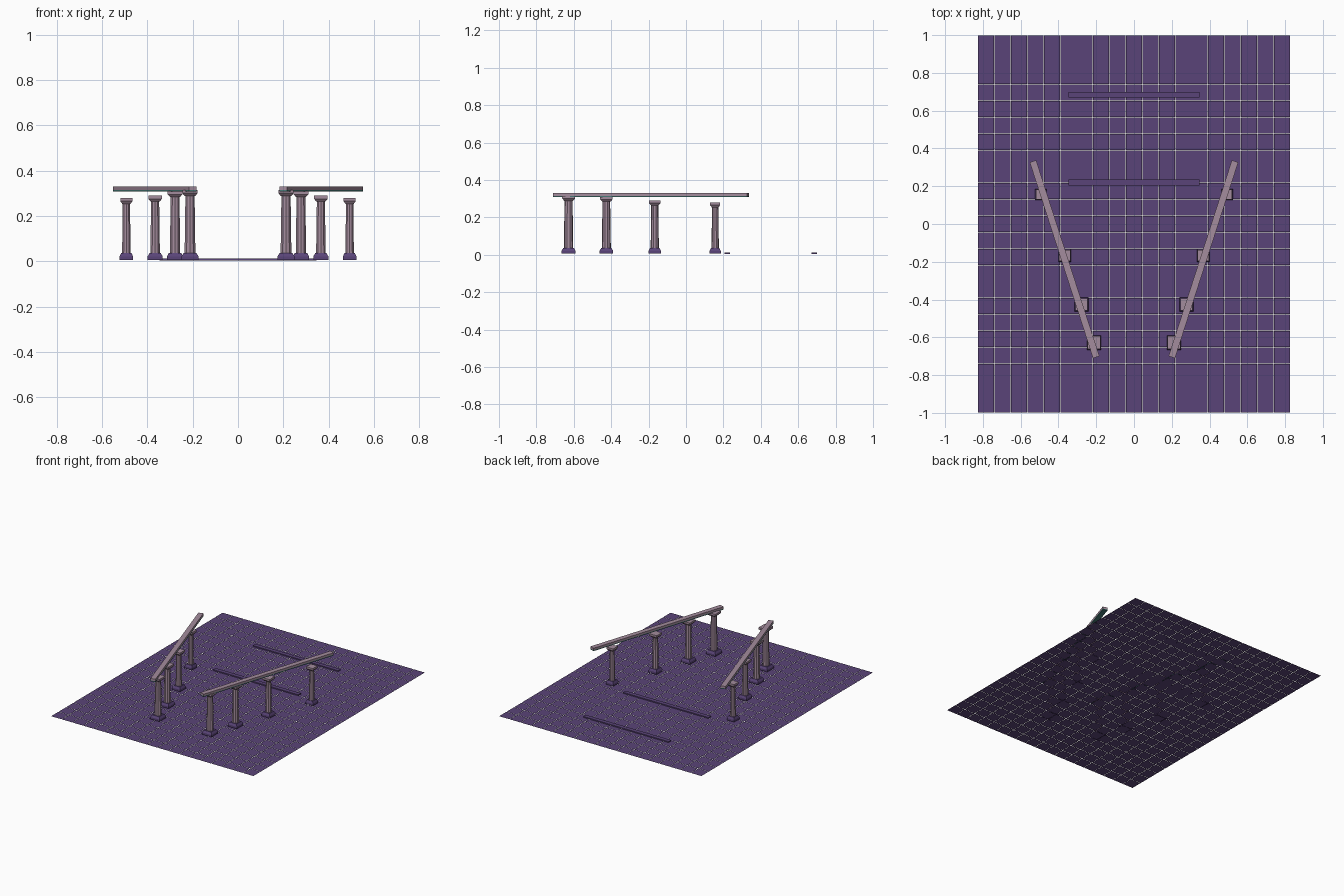
import bpy, bmesh, math
from mathutils import Matrix, Vector

cube = bpy.data.objects.get("Cube")
if cube:
    bpy.data.objects.remove(cube, do_unlink=True)


def material(name, rgb):
    linear = [((c / 255 + 0.055) / 1.055) ** 2.4 for c in rgb] + [1]
    mat = bpy.data.materials.new(name)
    mat.use_nodes = True
    mat.diffuse_color = linear
    mat.node_tree.nodes["Principled BSDF"].inputs["Base Color"].default_value = linear
    return mat


PURPLE = material("purple stone", (90, 68, 120))
PINK = material("dusty pink stone", (164, 140, 157))
TEAL = material("dull teal", (70, 122, 118))


def finish(name, bm, mats):
    bmesh.ops.recalc_face_normals(bm, faces=bm.faces)
    mesh = bpy.data.meshes.new(name)
    bm.to_mesh(mesh)
    bm.free()
    for mat in mats:
        mesh.materials.append(mat)
    obj = bpy.data.objects.new(name, mesh)
    bpy.context.collection.objects.link(obj)
    return obj


def add_box(bm, centre, size, turn=0):
    place = Matrix.Translation(centre) @ Matrix.Rotation(turn, 4, "Z")
    bmesh.ops.create_cube(bm, size=1, matrix=place @ Matrix.Diagonal((*size, 1)))


def add_loft(bm, centre, sides, rings, mat):
    """Stack regular polygon rings given as (radius, height)."""
    before = set(bm.faces)
    loops = []
    for radius, z in rings:
        loop = []
        for i in range(sides):
            a = math.tau * (i + 0.5) / sides
            loop.append(bm.verts.new((centre[0] + radius * math.cos(a),
                                      centre[1] + radius * math.sin(a), z)))
        loops.append(loop)
    for low, high in zip(loops, loops[1:]):
        for i in range(sides):
            j = (i + 1) % sides
            bm.faces.new((low[i], low[j], high[j], high[i]))
    bm.faces.new(loops[0][::-1])
    bm.faces.new(loops[-1])
    for face in set(bm.faces) - before:
        face.material_index = mat


# Floor of thin square tiles with narrow open joints
PITCH, GAP = 2 / 23, 0.002
bm = bmesh.new()
for col in range(-9, 10):
    for row in range(-11, 12):
        bmesh.ops.create_grid(bm, x_segments=1, y_segments=1, size=(PITCH - GAP) / 2,
                              matrix=Matrix.Translation((col * PITCH, row * PITCH, 0)))
finish("floor_tiles", bm, [PURPLE])

# Low steps lying across the back of the floor
for name, y in (("inner_step", 0.22), ("outer_step", 0.685)):
    bm = bmesh.new()
    add_box(bm, (0, y, 0.008), (0.695, 0.03, 0.008))
    finish(name, bm, [PURPLE])


# Column: square plinth, tapered shaft and flared square capital
def column(name, x, y, width, top):
    bm = bmesh.new()
    half = width / math.sqrt(2)
    foot = 0.006
    add_loft(bm, (x, y), 4, [(half, foot), (half, foot + 0.015),
                             (half * 0.76, foot + 0.03)], 0)
    add_loft(bm, (x, y), 10, [(width * 0.33, foot + 0.028),
                              (width * 0.28, top - 0.022)], 1)
    add_loft(bm, (x, y), 4, [(half * 0.6, top - 0.026), (half * 0.9, top - 0.014),
                             (half * 0.9, top)], 1)
    finish(name, bm, [PURPLE, PINK])


COLUMNS = [(0.212, -0.628, 0.076, 0.315), (0.278, -0.426, 0.073, 0.31),
           (0.366, -0.167, 0.067, 0.29), (0.493, 0.156, 0.06, 0.28)]
inner, outer = Vector((0.2, -0.705)), Vector((0.535, 0.332))

for side, sign in (("left", 1), ("right", -1)):
    for i, (x, y, width, top) in enumerate(COLUMNS):
        column(f"{side}_column_{i + 1}", sign * x, y, width, top)

    # Slanting beam with a teal lower band
    run = outer - inner
    mid = (inner + outer) / 2
    turn = -sign * math.atan2(run.x, run.y)
    bm = bmesh.new()
    add_box(bm, (sign * mid.x, mid.y, 0.32), (0.036, run.length, 0.021), turn)
    bmesh.ops.bisect_plane(bm, geom=bm.verts[:] + bm.edges[:] + bm.faces[:],
                           plane_co=(0, 0, 0.316), plane_no=(0, 0, 1))
    for face in bm.faces:
        face.material_index = int(face.calc_center_median().z < 0.316)
    finish(f"{side}_beam", bm, [PINK, TEAL])
